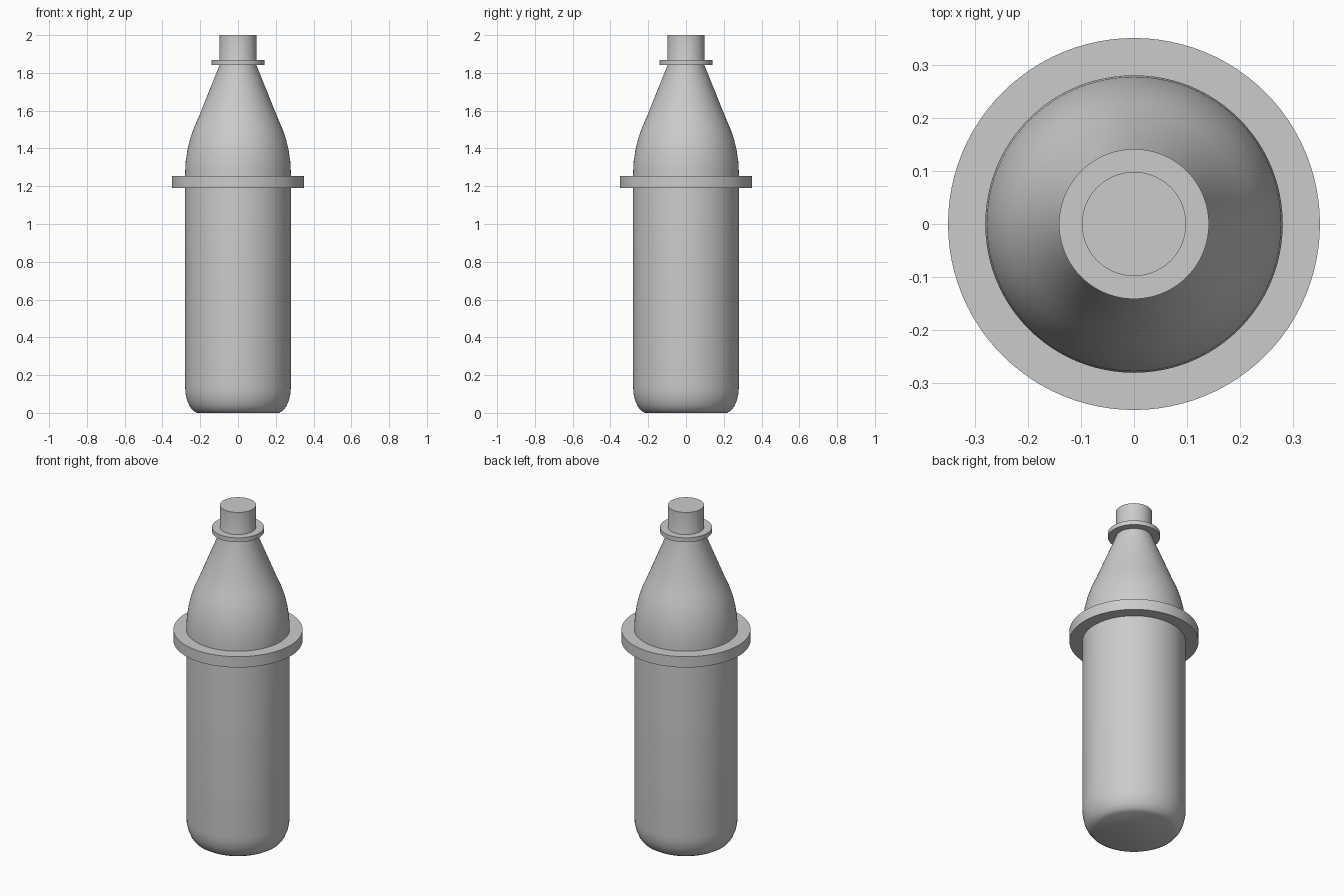
import bpy
import math

cube = bpy.data.objects.get("Cube")
if cube:
    bpy.data.objects.remove(cube, do_unlink=True)

SEGMENTS = 96

grey = bpy.data.materials.new("plain grey")
grey.use_nodes = True
colour = (0.6, 0.6, 0.6, 1.0)
grey.diffuse_color = colour
grey.node_tree.nodes["Principled BSDF"].inputs["Base Color"].default_value = colour


def lathe(name, profile, closed=False):
    """Spin (radius, z) points around z; closed makes a hoop, else cap both ends."""
    n = len(profile)
    verts, faces = [], []
    for r, z in profile:
        for s in range(SEGMENTS):
            a = math.tau * s / SEGMENTS
            verts.append((r * math.cos(a), r * math.sin(a), z))
    for i in range(n if closed else n - 1):
        j = (i + 1) % n
        for s in range(SEGMENTS):
            t = (s + 1) % SEGMENTS
            faces.append([i * SEGMENTS + s, i * SEGMENTS + t,
                          j * SEGMENTS + t, j * SEGMENTS + s])
    if not closed:
        faces.append(list(reversed(range(SEGMENTS))))
        faces.append([(n - 1) * SEGMENTS + s for s in range(SEGMENTS)])
    mesh = bpy.data.meshes.new(name)
    mesh.from_pydata(verts, [], faces)
    mesh.materials.append(grey)
    obj = bpy.data.objects.new(name, mesh)
    bpy.context.collection.objects.link(obj)
    bpy.ops.object.select_all(action='DESELECT')
    obj.select_set(True)
    bpy.context.view_layer.objects.active = obj
    bpy.ops.object.shade_smooth_by_angle(angle=math.radians(35))
    return obj


def hoop(name, inner, outer, low, high):
    return lathe(name, [(inner, low), (outer, low), (outer, high), (inner, high)], True)


# Body: rounded base, straight wall, curved shoulder, tapered neck and mouth
base = [(0.218, 0), (0.238, 0.012), (0.256, 0.035), (0.27, 0.068),
        (0.278, 0.105), (0.28, 0.14)]
shoulder = [(0.28, 1.27), (0.277, 1.33), (0.268, 1.39), (0.254, 1.45),
            (0.235, 1.505), (0.213, 1.555)]
neck = [(0.098, 1.84), (0.098, 2.0)]
lathe("bottle_body", base + shoulder + neck)

# Wide carrying ring around the shoulder
hoop("support_ring", 0.275, 0.35, 1.19, 1.255)

# Thin collar below the mouth
hoop("neck_collar", 0.09, 0.141, 1.842, 1.868)
